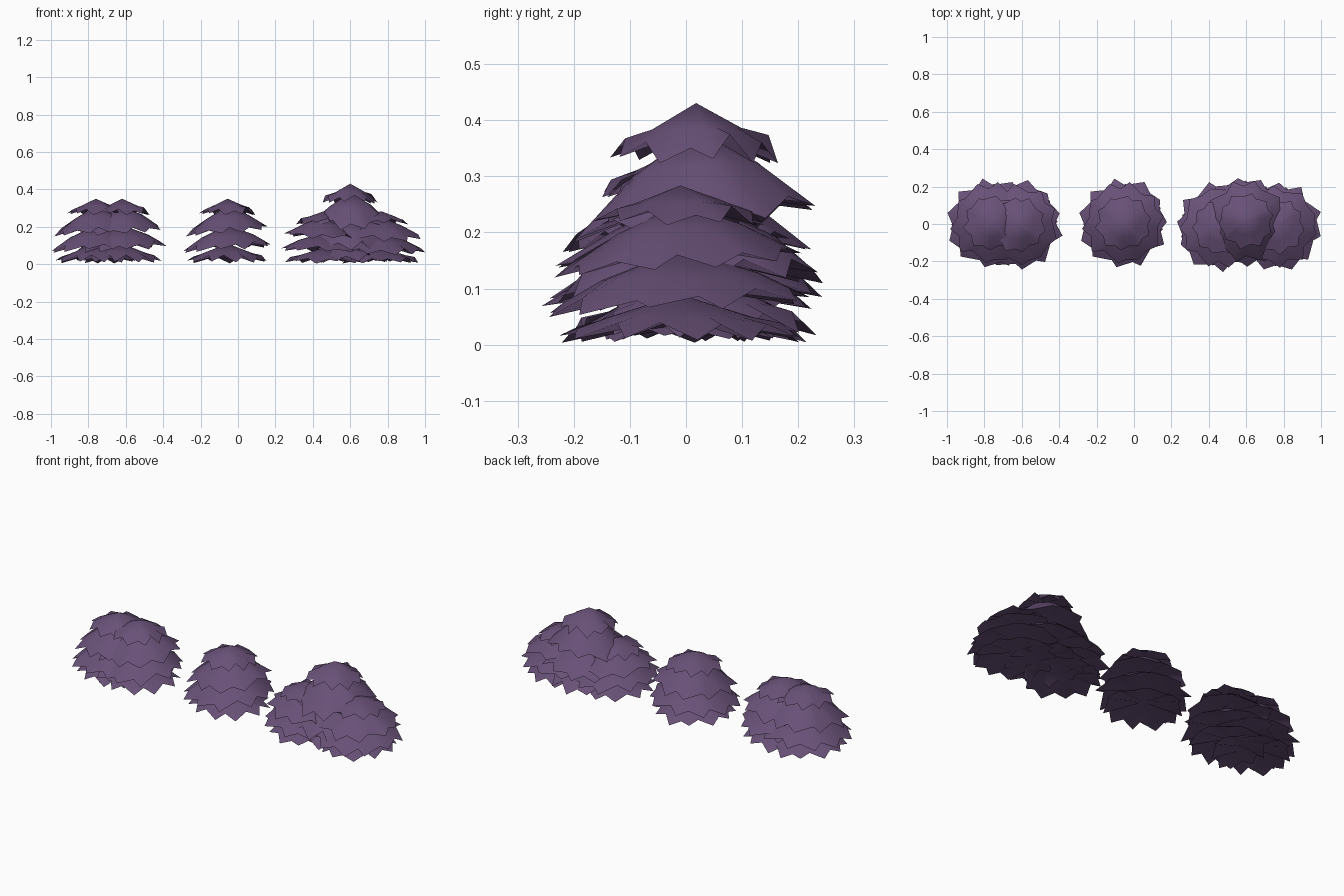
import bpy
import bmesh
import random
from math import cos, sin, pi

cube = bpy.data.objects.get("Cube")
if cube:
    bpy.data.objects.remove(cube, do_unlink=True)

# Purple foliage
foliage = bpy.data.materials.new("dusky_purple_foliage")
foliage.use_nodes = True
colour = (0.14, 0.082, 0.187, 1)
foliage.diffuse_color = colour
shader = foliage.node_tree.nodes["Principled BSDF"]
shader.inputs["Base Color"].default_value = colour
shader.inputs["Roughness"].default_value = 0.9

# Leaf skirts: name, spikes, tilt, apex height, shoulder (r, z), rim tip (r, z)
TIERS = [
    ("top", 10, 0.02, 0.35, (0.08, 0.313), (0.153, 0.267)),
    ("upper", 10, 0.09, 0.31, (0.11, 0.255), (0.222, 0.172)),
    ("lower", 11, 0.06, 0.21, (0.14, 0.15), (0.24, 0.083)),
    ("bottom", 11, 0.0, 0.11, (0.13, 0.06), (0.213, 0.014)),
]


def leaf_skirt(name, phase, spikes, tilt, apex, shoulder, rim, rng):
    """Cone with a rim cut into pointed leaves and a shallow hollow underside."""
    bm = bmesh.new()
    count = spikes * 2
    top = bm.verts.new((0, 0, apex))
    hollow = bm.verts.new((0, 0, rim[1] + 0.045))
    inner, outer = [], []
    for i in range(count):
        is_tip = i % 2 == 0
        angle = phase + (i + rng.uniform(-0.3, 0.3)) * 2 * pi / count
        r, z = rim
        if not is_tip:
            r, z = r * 0.87, z + 0.026
        r *= rng.uniform(0.94, 1.03)
        z = max(0.004, z + rng.uniform(-0.01, 0.01) + tilt * r * cos(angle))
        outer.append(bm.verts.new((r * cos(angle), r * sin(angle), z)))
        r, z = shoulder
        z += tilt * r * cos(angle)
        inner.append(bm.verts.new((r * cos(angle), r * sin(angle), z)))
    for i in range(count):
        j = (i + 1) % count
        bm.faces.new((top, inner[i], inner[j]))
        bm.faces.new((inner[i], outer[i], outer[j], inner[j]))
        bm.faces.new((hollow, outer[j], outer[i]))
    for face in bm.faces:
        face.smooth = True
    for i in range(count):
        bm.edges.get((outer[i], outer[(i + 1) % count])).smooth = False
    mesh = bpy.data.meshes.new(name)
    bm.to_mesh(mesh)
    bm.free()
    mesh.materials.append(foliage)
    obj = bpy.data.objects.new(name, mesh)
    bpy.context.collection.objects.link(obj)
    return obj


def shrub(name, x, y, height=1.0, turn=0.0):
    rng = random.Random(4)
    for tier, *shape in TIERS:
        skirt = leaf_skirt(f"{name}_{tier}_leaves", rng.uniform(0, 1), *shape, rng)
        skirt.location = (x, y, 0)
        skirt.rotation_euler.z = turn
        skirt.scale.z = height


# Pair, single and cluster of three
shrub("right_pair_outer_shrub", -0.76, 0.005)
shrub("right_pair_inner_shrub", -0.62, -0.005, turn=0.25)
shrub("single_shrub", -0.055, 0.005)
shrub("cluster_tall_shrub", 0.6, 0.018, height=1.23, turn=1.2)
shrub("cluster_inner_shrub", 0.46, -0.015, height=0.81, turn=3.0)
shrub("cluster_outer_shrub", 0.765, -0.01, height=0.81, turn=1.5)
